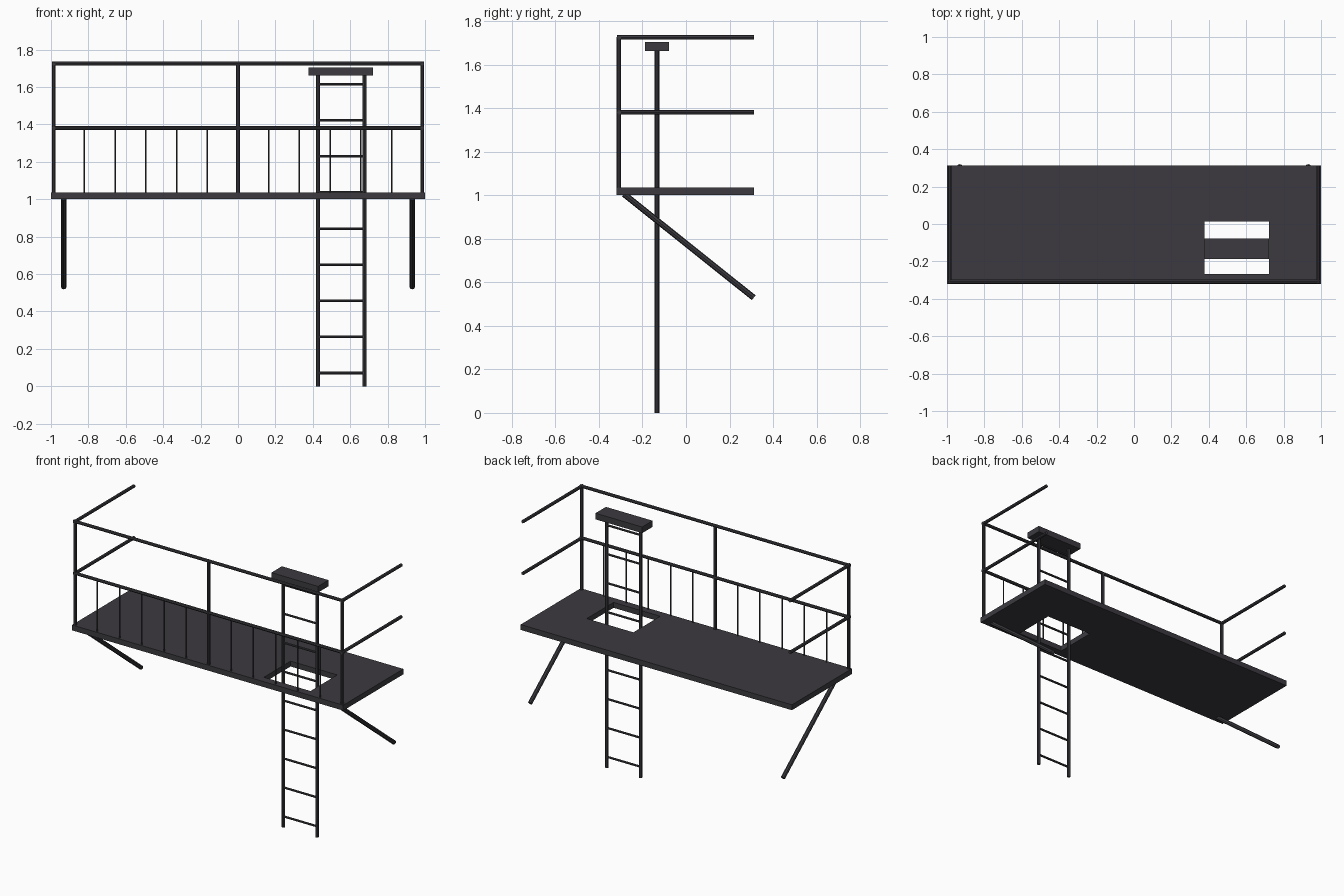
import bpy, bmesh
from mathutils import Vector

if "Cube" in bpy.data.objects:
    bpy.data.objects.remove(bpy.data.objects["Cube"])

metal = bpy.data.materials.new("dark grey metal")
metal.use_nodes = True
metal.diffuse_color = (0.045, 0.042, 0.05, 1)
metal.node_tree.nodes["Principled BSDF"].inputs["Base Color"].default_value = metal.diffuse_color


def finish(name, bm):
    bmesh.ops.recalc_face_normals(bm, faces=bm.faces)
    mesh = bpy.data.meshes.new(name)
    bm.to_mesh(mesh)
    bm.free()
    mesh.materials.append(metal)
    obj = bpy.data.objects.new(name, mesh)
    bpy.context.collection.objects.link(obj)
    return obj


def box(name, lo, hi):
    lo, hi = Vector(lo), Vector(hi)
    bm = bmesh.new()
    bmesh.ops.create_cube(bm, size=1)
    bmesh.ops.scale(bm, vec=hi - lo, verts=bm.verts)
    bmesh.ops.translate(bm, vec=(lo + hi) / 2, verts=bm.verts)
    return finish(name, bm)


def bar(name, start, end, width, sides=8):
    """Straight tube between two points."""
    start, end = Vector(start), Vector(end)
    axis = end - start
    bm = bmesh.new()
    bmesh.ops.create_cone(bm, cap_ends=True, segments=sides, radius1=width / 2,
                          radius2=width / 2, depth=axis.length)
    turn = axis.to_track_quat("Z", "Y").to_matrix()
    bmesh.ops.rotate(bm, matrix=turn, verts=bm.verts)
    bmesh.ops.translate(bm, vec=(start + end) / 2, verts=bm.verts)
    return finish(name, bm)


# Deck with a rectangular ladder hatch
FRONT, BACK, BOTTOM, TOP = -0.32, 0.313, 1.0, 1.036
HATCH_X, HATCH_Y = (0.378, 0.722), (-0.268, 0.014)
bm = bmesh.new()
xs, ys = (-1, *HATCH_X, 1), (FRONT, *HATCH_Y, BACK)
grid = [[bm.verts.new((x, y, BOTTOM)) for y in ys] for x in xs]
for i in range(3):
    for j in range(3):
        if (i, j) != (1, 1):
            bm.faces.new((grid[i][j], grid[i + 1][j], grid[i + 1][j + 1], grid[i][j + 1]))
solid = bmesh.ops.extrude_face_region(bm, geom=bm.faces[:], use_keep_orig=True)
bmesh.ops.translate(bm, vec=(0, 0, TOP - BOTTOM),
                    verts=[v for v in solid["geom"] if isinstance(v, bmesh.types.BMVert)])
finish("deck", bm)

# Railing: posts, front rails and side rails
RAIL_X, RAIL_Y = 0.985, -0.308
TOP_RAIL, MID_RAIL = 1.725, 1.38
for label, x in (("right", -RAIL_X), ("middle", 0), ("left", RAIL_X)):
    bar(label + "_post", (x, RAIL_Y, TOP), (x, RAIL_Y, TOP_RAIL), 0.021)
for label, z in (("top", TOP_RAIL), ("middle", MID_RAIL)):
    bar(label + "_front_rail", (-RAIL_X - 0.01, RAIL_Y, z), (RAIL_X + 0.01, RAIL_Y, z), 0.021)
    for side, x in (("right", -RAIL_X), ("left", RAIL_X)):
        bar(f"{side}_{label}_side_rail", (x, RAIL_Y - 0.01, z), (x, BACK, z), 0.021)

# Thin balusters below the middle rail
for i in range(-5, 6):
    if i:
        x = i * RAIL_X / 6
        bar("baluster", (x, RAIL_Y, TOP), (x, RAIL_Y, MID_RAIL), 0.009, 6)

# Ladder through the hatch
LADDER_Y, STILE_X = -0.133, (0.428, 0.676)
for x in STILE_X:
    bar("ladder_stile", (x, LADDER_Y, 0), (x, LADDER_Y, 1.67), 0.022)
for i in range(9):
    z = 0.071 + i * 0.193
    bar("ladder_rung", (STILE_X[0], LADDER_Y, z), (STILE_X[1], LADDER_Y, z), 0.014)
box("ladder_top_block", (HATCH_X[0], -0.188, 1.662), (HATCH_X[1], -0.078, 1.703))

# Slanted braces under the deck
for side, x in (("right", -0.932), ("left", 0.932)):
    bar(side + "_brace", (x, -0.285, 1.005), (x, 0.311, 0.529), 0.028)
